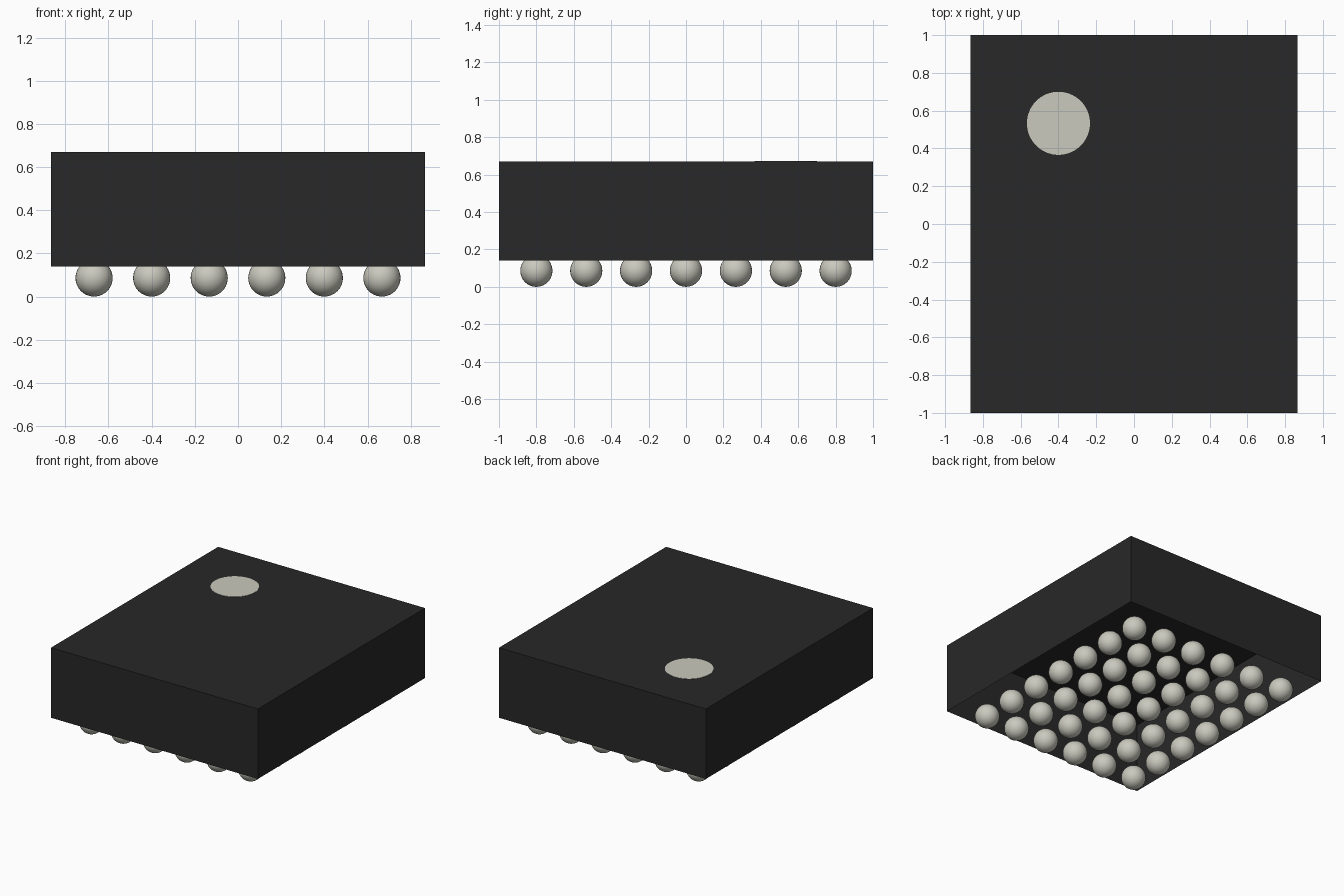
import bpy
import bmesh

cube = bpy.data.objects.get("Cube")
if cube:
    bpy.data.objects.remove(cube, do_unlink=True)


def make_material(name, rgb):
    mat = bpy.data.materials.new(name)
    mat.use_nodes = True
    colour = (*rgb, 1.0)
    mat.diffuse_color = colour
    bsdf = mat.node_tree.nodes["Principled BSDF"]
    bsdf.inputs["Base Color"].default_value = colour
    bsdf.inputs["Roughness"].default_value = 0.6
    return mat


charcoal = make_material("charcoal", (0.021, 0.021, 0.021))
pale_grey = make_material("pale warm grey", (0.59, 0.585, 0.515))

BOTTOM, TOP = 0.14, 0.67        # package body heights
PITCH = 0.2667                  # spacing of the solder balls
COLUMNS, ROWS = 6, 7
RADIUS = 0.086

# Package body: sharp-edged thin shell, open underneath
bpy.ops.mesh.primitive_cube_add(size=1, location=(0, 0, (BOTTOM + TOP) / 2))
body = bpy.context.object
body.name = "package_body"
body.scale = (1.733, 2.0, TOP - BOTTOM)
bpy.ops.object.transform_apply(location=False, rotation=False, scale=True)
bm = bmesh.new()
bm.from_mesh(body.data)
underside = [f for f in bm.faces if f.normal.z < -0.5]
bmesh.ops.delete(bm, geom=underside, context='FACES_ONLY')
bm.to_mesh(body.data)
bm.free()
body.data.materials.append(charcoal)

# Corner marker: thin disc resting just above the top face
bpy.ops.mesh.primitive_cylinder_add(vertices=64, radius=0.167, depth=0.002,
                                    location=(-0.4, 0.533, TOP + 0.002))
marker = bpy.context.object
marker.name = "corner_marker"
marker.data.materials.append(pale_grey)
bpy.ops.object.shade_smooth_by_angle()

# First solder ball, whose mesh the whole grid shares
bpy.ops.mesh.primitive_uv_sphere_add(segments=32, ring_count=20, radius=RADIUS)
ball = bpy.context.object
ball.data.name = "solder_ball"
ball.data.materials.append(pale_grey)
bpy.ops.object.shade_smooth()

# Grid of solder balls under the body
for row in range(ROWS):
    for col in range(COLUMNS):
        item = ball
        if row or col:
            item = ball.copy()
            bpy.context.collection.objects.link(item)
        item.name = f"solder_ball_{row + 1}_{col + 1}"
        item.location = ((col - (COLUMNS - 1) / 2) * PITCH,
                         (row - (ROWS - 1) / 2) * PITCH, RADIUS)
